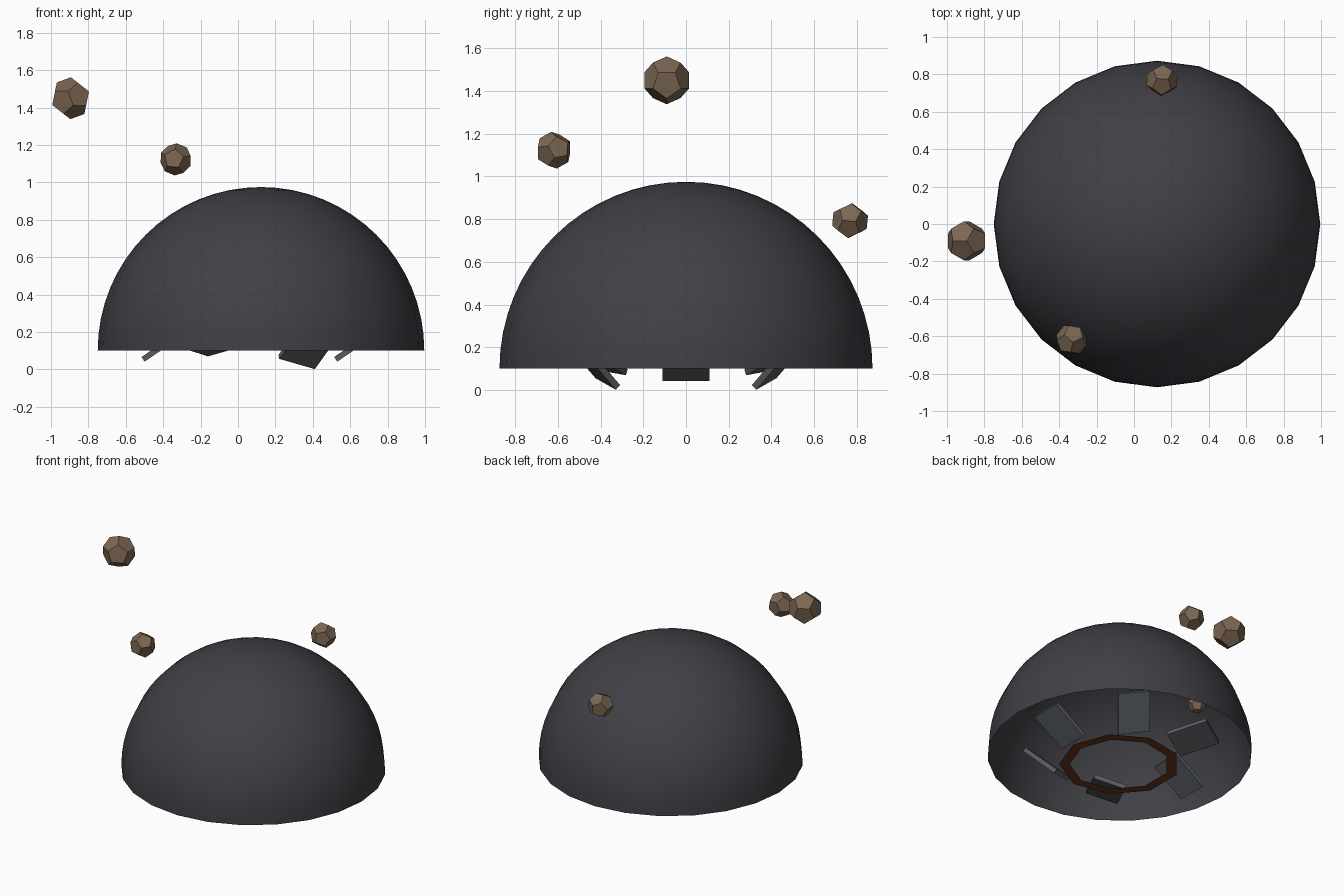
import bpy, bmesh, math
from mathutils import Matrix, Vector

if "Cube" in bpy.data.objects:
    bpy.data.objects.remove(bpy.data.objects["Cube"])

CX = 0.123  # dome axis


def material(name, rgb):
    m = bpy.data.materials.new(name)
    m.diffuse_color = (*rgb, 1)
    m.use_nodes = True
    m.node_tree.nodes["Principled BSDF"].inputs["Base Color"].default_value = m.diffuse_color
    return m


def finish(bm, name, mat, smooth=False):
    me = bpy.data.meshes.new(name)
    for f in bm.faces:
        f.smooth = smooth
    bm.to_mesh(me)
    bm.free()
    me.materials.append(mat)
    ob = bpy.data.objects.new(name, me)
    bpy.context.collection.objects.link(ob)
    return ob


DARK = material("dark_shell", (0.05, 0.05, 0.06))
STEEL = material("plate_grey", (0.10, 0.11, 0.12))
RUST = material("rust", (0.15, 0.035, 0.012))
ROCK = material("rock_brown", (0.20, 0.135, 0.085))

# Open hemispherical dome
bm = bmesh.new()
rows, segs, R = 16, 24, 0.873
rings = []
for i in range(rows):
    e = math.pi / 2 * i / rows
    rings.append([bm.verts.new((R * math.cos(e) * math.cos(2 * math.pi * j / segs),
                                R * math.cos(e) * math.sin(2 * math.pi * j / segs),
                                R * math.sin(e))) for j in range(segs)])
top = bm.verts.new((0, 0, R))
for j in range(segs):
    k = (j + 1) % segs
    for a, b in zip(rings, rings[1:]):
        bm.faces.new((a[j], a[k], b[k], b[j]))
    bm.faces.new((rings[-1][j], rings[-1][k], top))
finish(bm, "dome", DARK, True).location = (CX, 0, 0.102)

# Flat nine-sided ring underneath
bm = bmesh.new()
loops = [[bm.verts.new((r * math.cos(2 * math.pi * j / 9), r * math.sin(2 * math.pi * j / 9), 0))
          for j in range(9)] for r in (0.33, 0.40)]
for j in range(9):
    k = (j + 1) % 9
    bm.faces.new((loops[0][j], loops[0][k], loops[1][k], loops[1][j]))
finish(bm, "glow_ring", RUST).location = (CX, 0, 0.03)

# Six tilted plates around the ring
TILT = 0.6
for i in range(6):
    a = i * math.pi / 3
    rot = (Matrix.Rotation(TILT * math.sin(a), 4, 'X') @ Matrix.Rotation(a, 4, 'Z')
           @ Matrix.Rotation(-TILT * math.cos(a), 4, 'Y'))
    bm = bmesh.new()
    bmesh.ops.create_cube(bm, size=1)
    bmesh.ops.scale(bm, vec=(0.28, 0.22, 0.03), verts=bm.verts)
    ob = finish(bm, f"plate_{i + 1}", STEEL)
    ob.matrix_world = Matrix.Translation((CX + 0.515 * math.cos(a), 0.515 * math.sin(a), 0.133)) @ rot

# Floating dodecahedral rocks
PHI = (1 + 5 ** 0.5) / 2


def frame(n, t):
    n = Vector(n).normalized()
    t = Vector(t)
    t = (t - n * t.dot(n)).normalized()
    return Matrix((t, n.cross(t), n)).transposed()


def rock(name, center, radius, normal, tip):
    s = (-1, 1)
    pts = [(x, y, z) for x in s for y in s for z in s]
    for p in s:
        for q in s:
            pts += [(0, p / PHI, q * PHI), (p / PHI, q * PHI, 0), (p * PHI, 0, q / PHI)]
    m = frame(normal, tip) @ frame((1, 0, PHI), (PHI, 0, -1)).transposed()
    bm = bmesh.new()
    for p in pts:
        bm.verts.new(m @ Vector(p) * (radius / 3 ** 0.5))
    bmesh.ops.convex_hull(bm, input=bm.verts)
    bmesh.ops.dissolve_limit(bm, angle_limit=0.05, verts=bm.verts, edges=bm.edges)
    finish(bm, name, ROCK).location = center


rock("rock_large", (-0.895, -0.09, 1.45), 0.112, (0.98, 0, -0.2), (0, 0, -1))
rock("rock_front", (-0.333, -0.618, 1.123), 0.087, (-0.15, -1, 0.05), (0.1, 0, 1))
rock("rock_back", (0.15, 0.768, 0.793), 0.087, (0.85, 0, 0.5), (0, 0.1, 1))
rock("rock_inside", (-0.24, 0.36, 0.46), 0.06, (0.5, 0.6, -0.5), (0, 0, 1))
